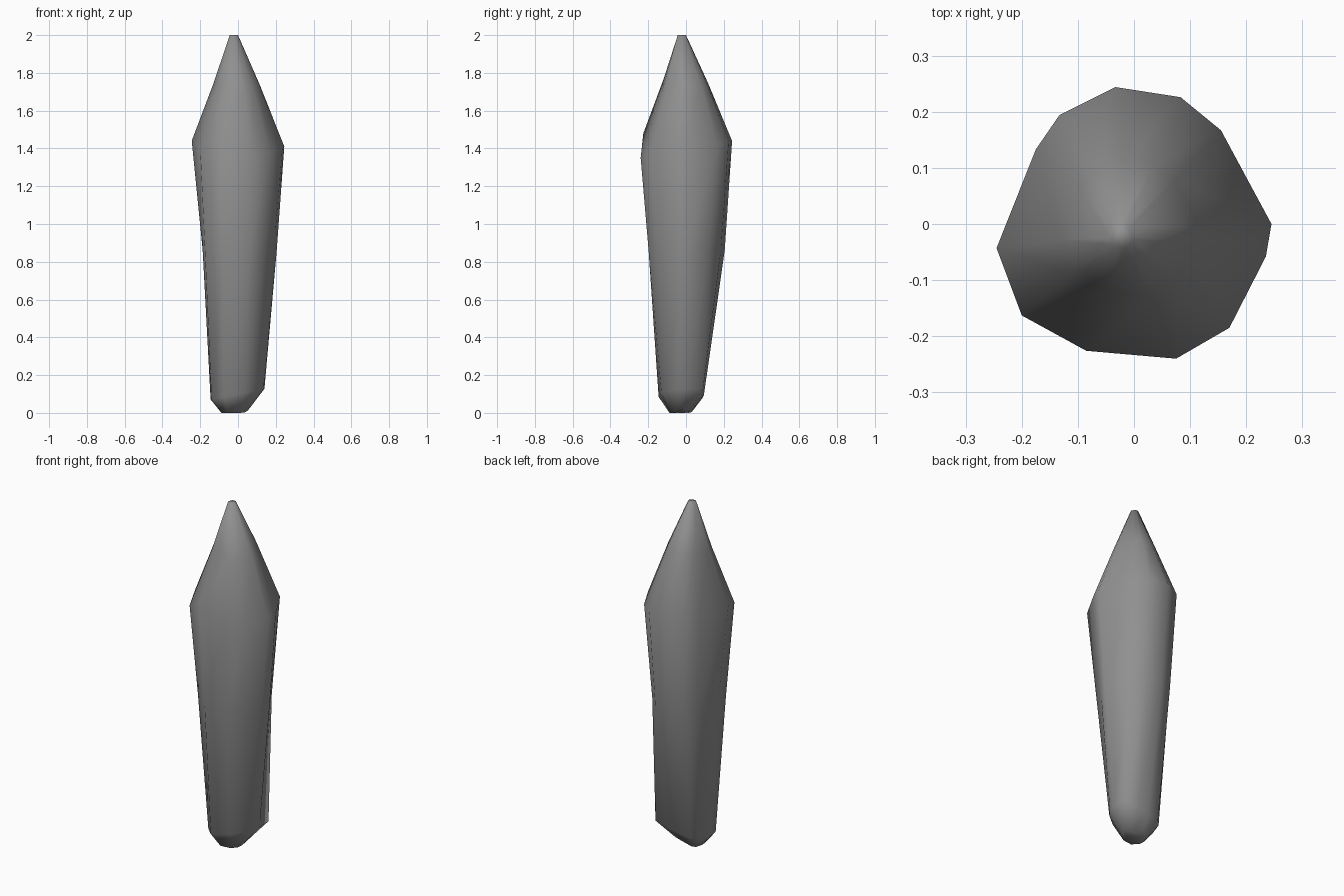
import bpy
import bmesh
from mathutils import Vector

default_cube = bpy.data.objects.get("Cube")
if default_cube:
    bpy.data.objects.remove(default_cube, do_unlink=True)

# Flat stone grey
stone = bpy.data.materials.new("stone_grey")
stone.use_nodes = True
grey = (0.28, 0.28, 0.28, 1.0)
stone.diffuse_color = grey
stone.node_tree.nodes["Principled BSDF"].inputs["Base Color"].default_value = grey

# Irregular cross-sections, counter-clockwise from +x
low_outline = [(.14, 0), (.135, .09), (.05, .097), (-.02, .095), (-.09, .09), (-.12, .06),
               (-.145, -.02), (-.14, -.075), (-.075, -.145), (.04, -.13), (.1, -.085), (.135, -.04)]
mid_outline = [(.205, 0), (.135, .12), (.07, .185), (-.02, .205), (-.11, .165), (-.15, .11),
               (-.187, -.03), (-.175, -.12), (-.08, -.195), (.06, -.198), (.14, -.145), (.19, -.05)]
top_outline = [(.245, 0), (.155, .167), (.083, .226), (-.033, .244), (-.133, .194), (-.175, .133),
               (-.245, -.043), (-.2, -.163), (-.085, -.226), (.075, -.24), (.17, -.185), (.235, -.058)]
shoulder_heights = [1.41, 1.42, 1.44, 1.44, 1.44, 1.42, 1.44, 1.40, 1.48, 1.35, 1.38, 1.40]


def scaled(outline, factor, shift_x, shift_y):
    """Shrink an outline and move it sideways."""
    return [(x * factor + shift_x, y * factor + shift_y) for x, y in outline]


def ring(outline, height):
    """Lift an outline to a height given as a function of x and y."""
    return [Vector((x, y, height(x, y))) for x, y in outline]


# Rings from the blunt foot up to the pointed tip
foot = ring(scaled(low_outline, .5, -.015, -.015), lambda x, y: max(0, .25 * x + .3 * y + .01))
low = ring(low_outline, lambda x, y: .1 + .2 * x)
middle = ring(mid_outline, lambda x, y: .86)
shoulder = [Vector((x, y, z)) for (x, y), z in zip(top_outline, shoulder_heights)]
tip = ring(scaled(top_outline, .09, -.022, -.022), lambda x, y: 2.0)
bulge = Vector((.006, .006, 0))
taper = [a.lerp(b, .55) + bulge for a, b in zip(shoulder, tip)]


def loft(name, rings, material):
    """Skin a stack of equal rings and cap both ends."""
    bm = bmesh.new()
    loops = [[bm.verts.new(point) for point in points] for points in rings]
    count = len(loops[0])
    for lower, upper in zip(loops, loops[1:]):
        for i in range(count):
            j = (i + 1) % count
            bm.faces.new((lower[i], lower[j], upper[j], upper[i]))
    bm.faces.new(list(reversed(loops[0])))
    bm.faces.new(loops[-1])
    bmesh.ops.recalc_face_normals(bm, faces=bm.faces)
    for face in bm.faces:
        face.smooth = True
    mesh = bpy.data.meshes.new(name)
    bm.to_mesh(mesh)
    bm.free()
    mesh.materials.append(material)
    obj = bpy.data.objects.new(name, mesh)
    bpy.context.collection.objects.link(obj)
    return obj


# Single pointed crystal shard
loft("crystal_shard", [foot, low, middle, shoulder, taper, tip], stone)
